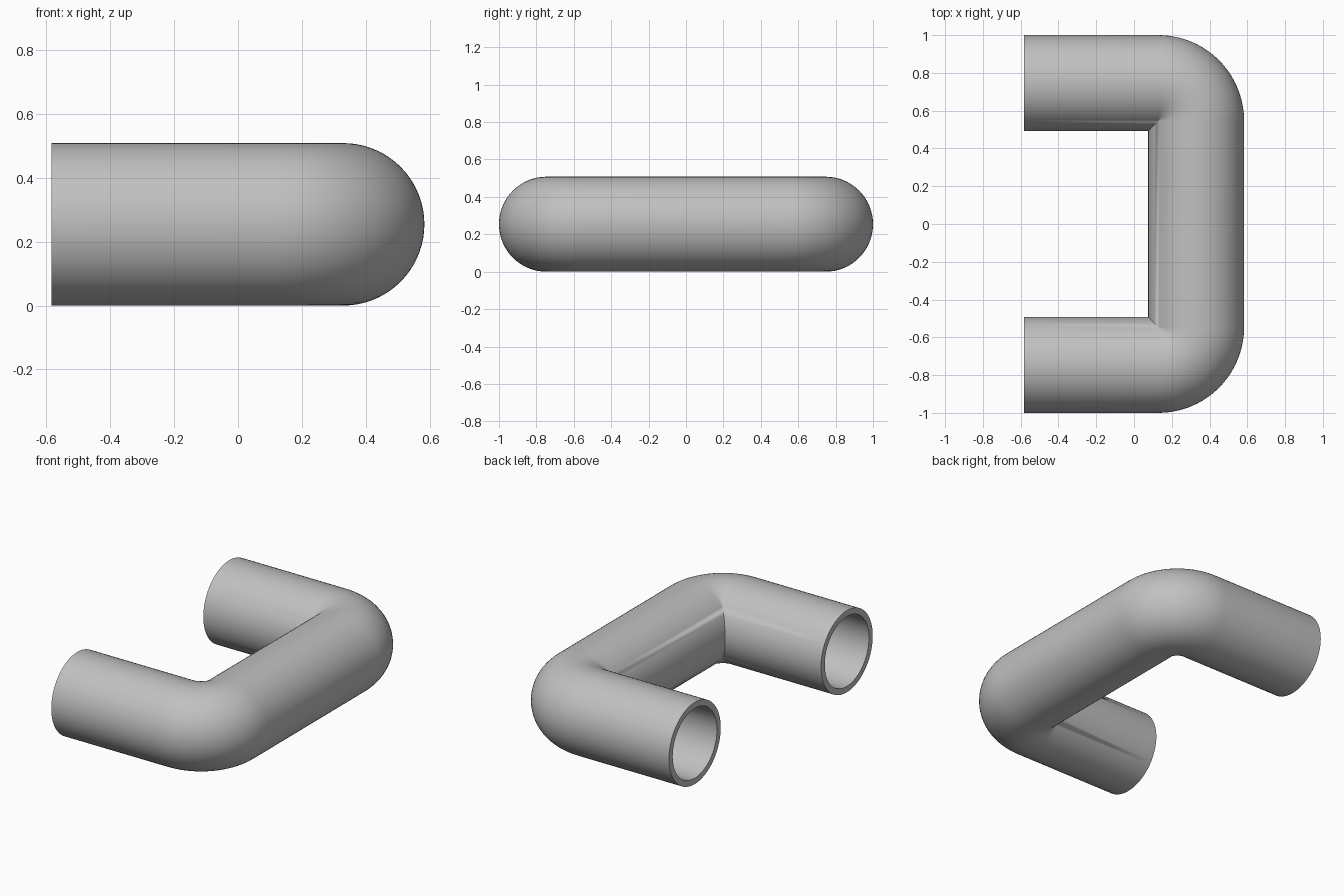
import bpy, bmesh
from math import sin, cos, pi, radians

cube = bpy.data.objects.get("Cube")
if cube:
    bpy.data.objects.remove(cube, do_unlink=True)

OUTER, BORE = 0.254, 0.217      # pipe radii
END_X = -0.583                  # open ends of both legs
BEND = 0.2                      # bend radius of the centreline
CX, CY = 0.129, 0.546           # bend centre on the +y side
SIDES, STEPS = 72, 20


def section(radius, station):
    """Points of one cross-section; the tight inside of a bend meets in a mitre."""
    kind, t, side = station
    points = []
    for i in range(SIDES):
        a = 2 * pi * i / SIDES
        rho = BEND + radius * cos(a)
        if kind == "end":
            x, y = END_X, CY + rho
        elif rho > 0:
            x, y = CX + rho * sin(t), CY + rho * cos(t)
        else:
            x, y = CX + rho, CY + rho
        points.append((x, side * y, OUTER + radius * sin(a)))
    return points


def bridge(bm, ring_a, ring_b):
    for i in range(SIDES):
        j = (i + 1) % SIDES
        bm.faces.new((ring_a[i], ring_a[j], ring_b[j], ring_b[i]))


# Stations along the pipe: leg end, bend, then the same mirrored
half = [("end", 0, 1)] + [("bend", pi / 2 * k / STEPS, 1) for k in range(STEPS + 1)]
stations = half + [(kind, t, -1) for kind, t, _ in reversed(half)]

# Outer wall, bore and the two end rims
bm = bmesh.new()
walls = []
for radius in (OUTER, BORE):
    rings = [[bm.verts.new(p) for p in section(radius, s)] for s in stations]
    for ring_a, ring_b in zip(rings, rings[1:]):
        bridge(bm, ring_a, ring_b)
    walls.append(rings)
for end in (0, -1):
    bridge(bm, walls[0][end], walls[1][end])
bmesh.ops.remove_doubles(bm, verts=bm.verts, dist=0.00005)
bmesh.ops.recalc_face_normals(bm, faces=bm.faces)

mesh = bpy.data.meshes.new("bent_pipe")
bm.to_mesh(mesh)
bm.free()
pipe = bpy.data.objects.new("bent_pipe", mesh)
bpy.context.collection.objects.link(pipe)

# Plain grey
grey = bpy.data.materials.new("grey")
grey.use_nodes = True
colour = (0.53, 0.53, 0.53, 1)
grey.diffuse_color = colour
grey.node_tree.nodes["Principled BSDF"].inputs["Base Color"].default_value = colour
mesh.materials.append(grey)

# Smooth walls, sharp rims and mitre creases
bpy.ops.object.select_all(action="DESELECT")
pipe.select_set(True)
bpy.context.view_layer.objects.active = pipe
bpy.ops.object.shade_smooth_by_angle(angle=radians(30))
